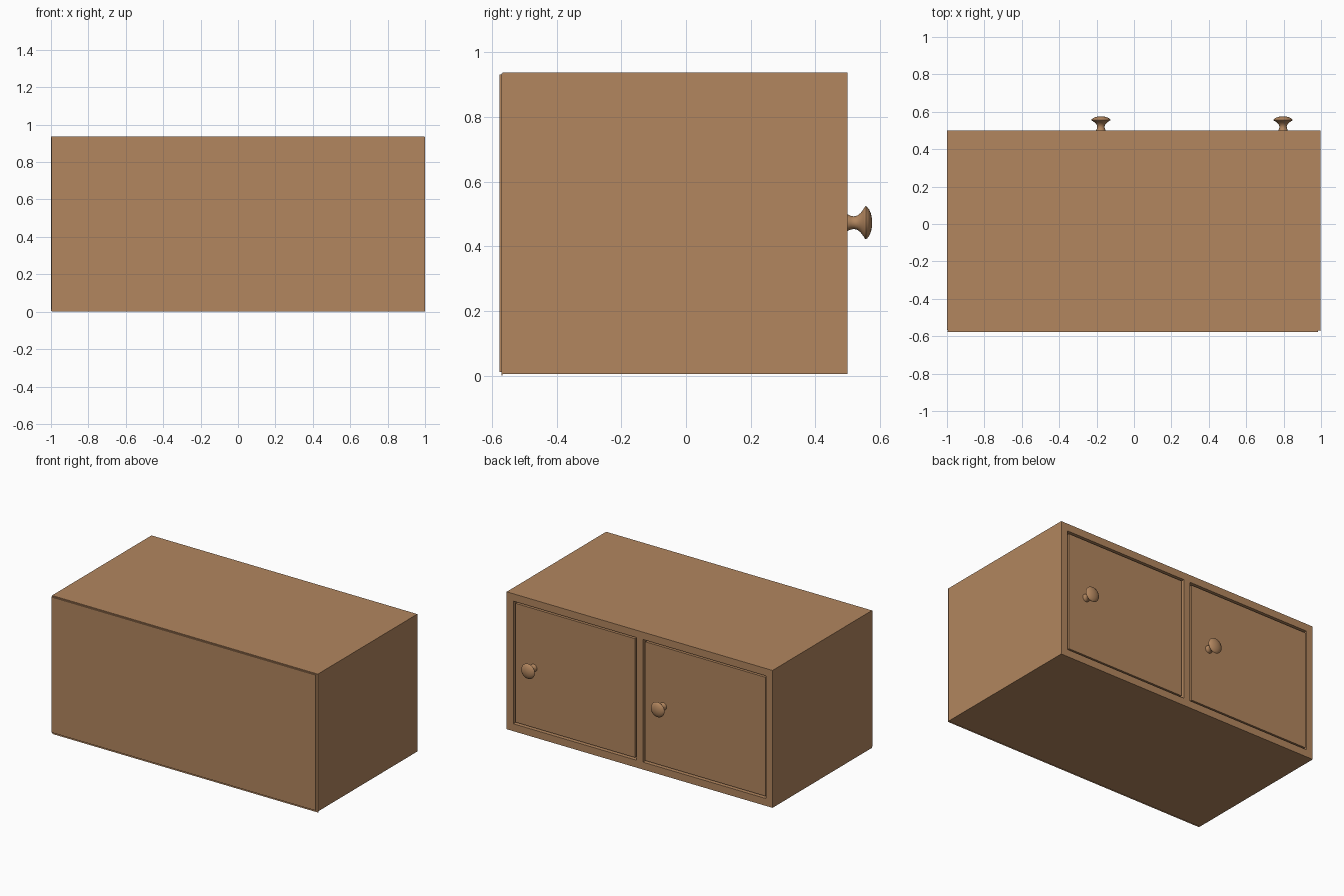
import bpy, bmesh, math
from mathutils import Matrix

if "Cube" in bpy.data.objects:
    bpy.data.objects.remove(bpy.data.objects["Cube"])

wood = bpy.data.materials.new("warm_wood")
wood.diffuse_color = (0.445, 0.238, 0.113, 1)
wood.use_nodes = True
wood.node_tree.nodes["Principled BSDF"].inputs["Base Color"].default_value = wood.diffuse_color


def finish(name, bm):
    bmesh.ops.recalc_face_normals(bm, faces=bm.faces)
    me = bpy.data.meshes.new(name)
    bm.to_mesh(me)
    bm.free()
    me.materials.append(wood)
    ob = bpy.data.objects.new(name, me)
    bpy.context.collection.objects.link(ob)
    return ob


def box(name, x, y, z):
    bm = bmesh.new()
    bmesh.ops.create_cube(bm, size=1)
    for v in bm.verts:
        for i, r in enumerate((x, y, z)):
            v.co[i] = r[0] if v.co[i] < 0 else r[1]
    return finish(name, bm)


def knob(name, x, z):
    # (radius, y) outline, spun round the y axis
    outline = [(0.0, 0.49), (0.026, 0.49), (0.025, 0.501), (0.021, 0.51), (0.0195, 0.52),
               (0.022, 0.53), (0.030, 0.54), (0.042, 0.549), (0.049, 0.553),
               (0.051, 0.556), (0.049, 0.560), (0.040, 0.567), (0.028, 0.572),
               (0.014, 0.575), (0.0, 0.576)]
    bm = bmesh.new()
    vs = [bm.verts.new((r, y, 0)) for r, y in outline]
    es = [bm.edges.new(p) for p in zip(vs, vs[1:])]
    bmesh.ops.spin(bm, geom=vs + es, cent=(0, 0, 0), axis=(0, 1, 0),
                   angle=math.tau, steps=32)
    bmesh.ops.remove_doubles(bm, verts=bm.verts, dist=0.0002)
    bmesh.ops.transform(bm, matrix=Matrix.Translation((x, 0, z)), verts=bm.verts)
    ob = finish(name, bm)
    bpy.context.view_layer.objects.active = ob
    ob.select_set(True)
    bpy.ops.object.shade_smooth_by_angle(angle=math.radians(40))
    ob.select_set(False)


# Carcass: a hollow box of boards with one divider
L, R, B, F, Z0, Z1, T = -1.0, 0.997, -0.567, 0.5, 0.005, 0.938, 0.05
box("left_side", (L, L + T), (B, F), (Z0, Z1))
box("right_side", (R - T, R), (B, F), (Z0, Z1))
box("top_board", (L + T, R - T), (B, F), (Z1 - T, Z1))
box("bottom_board", (L + T, R - T), (B, F), (Z0, Z0 + T))
box("divider", (-0.027, 0.023), (B, F), (Z0 + T, Z1 - T))

# Thin back sheet and the slightly offset back panel over it
box("back_sheet", (-0.995, 1.0), (-0.570, B), (0.0, 0.935))
box("back_panel", (-0.998, 0.985), (-0.577, -0.570), (0.012, 0.932))

# Doors with narrow gaps, and their knobs
for side, x0, x1, kx in (("right", 0.037, 0.933, 0.797), ("left", -0.944, -0.041, -0.177)):
    box(side + "_door", (x0, x1), (0.45, 0.496), (Z0 + T + 0.013, Z1 - T - 0.013))
    knob(side + "_knob", kx, 0.473)
